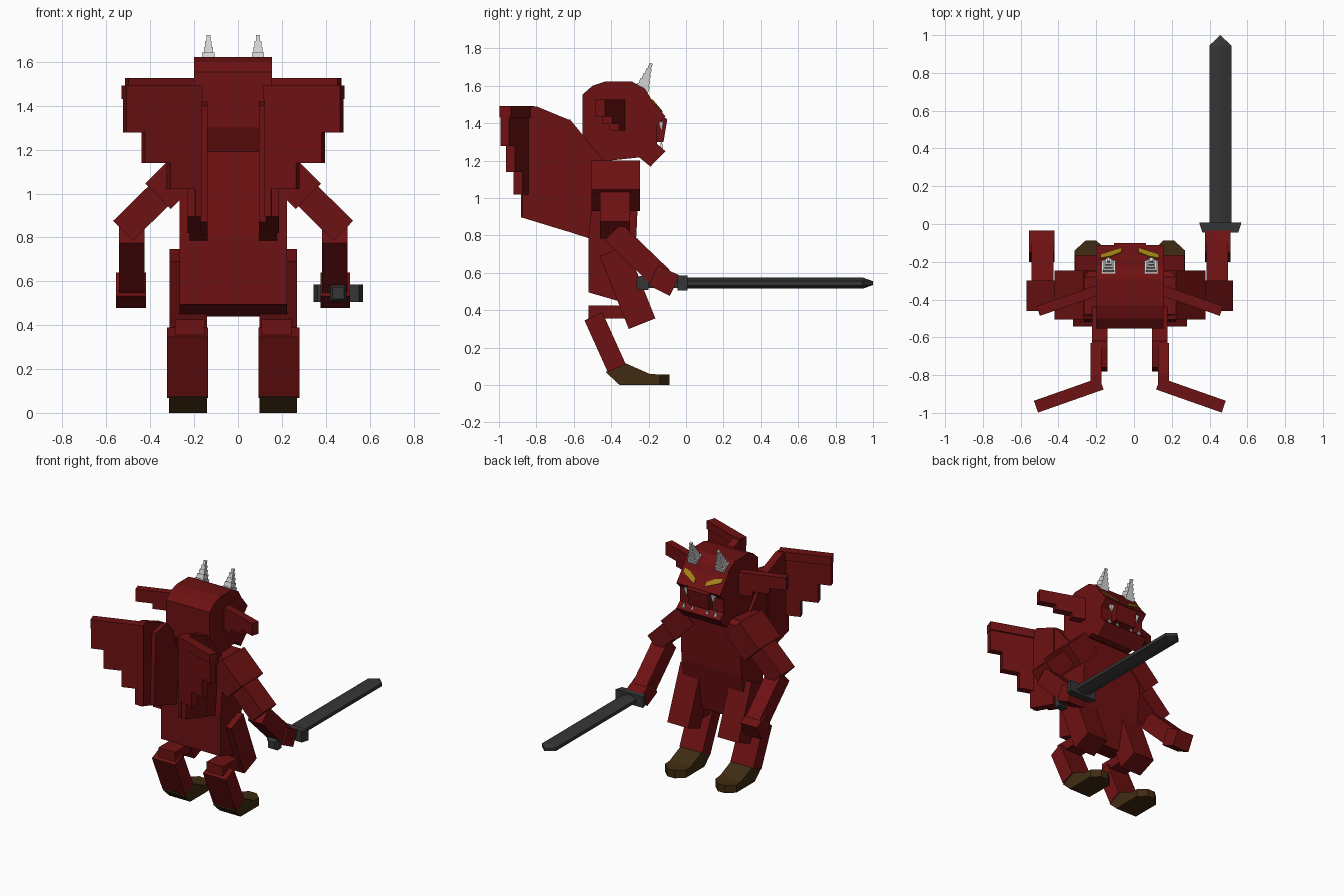
import bpy, bmesh, math
from mathutils import Vector

if "Cube" in bpy.data.objects:
    bpy.data.objects.remove(bpy.data.objects["Cube"])

CX = -0.022  # body centre line


def material(name, r, g, b):
    m = bpy.data.materials.new(name)
    m.use_nodes = True
    m.diffuse_color = (r, g, b, 1)
    bsdf = m.node_tree.nodes["Principled BSDF"]
    bsdf.inputs["Base Color"].default_value = (r, g, b, 1)
    bsdf.inputs["Roughness"].default_value = 0.8
    return m


RED = material("dark_red", 0.155, 0.0055, 0.006)
BROWN = material("hoof_brown", 0.05, 0.024, 0.006)
STEEL = material("dark_steel", 0.036, 0.036, 0.036)
BONE = material("horn_white", 0.65, 0.65, 0.65)
YELLOW = material("eye_yellow", 0.38, 0.23, 0.008)


def finish(name, bm, mat):
    bmesh.ops.recalc_face_normals(bm, faces=bm.faces)
    me = bpy.data.meshes.new(name)
    bm.to_mesh(me)
    bm.free()
    me.materials.append(mat)
    ob = bpy.data.objects.new(name, me)
    bpy.context.collection.objects.link(ob)
    return ob


def prism(name, pts, lo, hi, axis="x", mat=RED, side=1):
    """Extrude a 2D outline along an axis; x is measured from the centre line."""
    def place(p, h):
        x, y, z = {"x": (h, p[0], p[1]), "y": (p[0], h, p[1]), "z": (p[0], p[1], h)}[axis]
        return (CX + side * x, y, z)
    bm = bmesh.new()
    a = [bm.verts.new(place(p, lo)) for p in pts]
    b = [bm.verts.new(place(p, hi)) for p in pts]
    bm.faces.new(a)
    bm.faces.new(b[::-1])
    n = len(pts)
    for i in range(n):
        bm.faces.new((a[i], b[i], b[(i + 1) % n], a[(i + 1) % n]))
    return finish(name, bm, mat)


def hull(name, pts, mat, side=1):
    bm = bmesh.new()
    for x, y, z in pts:
        bm.verts.new((CX + side * x, y, z))
    bmesh.ops.convex_hull(bm, input=bm.verts)
    bmesh.ops.dissolve_limit(bm, angle_limit=0.01, verts=bm.verts, edges=bm.edges)
    return finish(name, bm, mat)


def rect(a, b, w):
    """Corners of a bar of width w from point a to point b."""
    a, b = Vector(a), Vector(b)
    d = (b - a).normalized()
    n = Vector((-d.y, d.x)) * w / 2
    return [a + n, b + n, b - n, a - n]


def box2(u0, u1, v0, v1):
    return [(u0, v0), (u1, v0), (u1, v1), (u0, v1)]


# Torso and head, as side profiles
prism("torso", [(-0.52, 0.495), (-0.33, 0.44), (-0.265, 0.8), (-0.25, 1.17),
                (-0.28, 1.2), (-0.48, 1.2), (-0.52, 0.8)], -0.245, 0.245)
prism("head", [(-0.553, 1.553), (-0.5, 1.6), (-0.43, 1.623), (-0.29, 1.623), (-0.22, 1.585),
               (-0.185, 1.527), (-0.11, 1.436), (-0.155, 1.39), (-0.155, 1.29), (-0.11, 1.25),
               (-0.19, 1.168), (-0.25, 1.217), (-0.505, 1.19), (-0.553, 1.3)], -0.178, 0.178)
prism("nose", [(-0.2, 1.3), (-0.12, 1.3), (-0.1, 1.42), (-0.2, 1.5)], -0.085, 0.085)

# Slanted brow plane that carries the eyes
BROW_TOP = Vector((-0.185, 1.527))
BROW_LOW = Vector((-0.11, 1.436))
BROW_N = Vector((0.77, 0.636))


def on_brow(x, t, lift):
    p = BROW_TOP.lerp(BROW_LOW, t) + BROW_N * lift
    return (x, p.x, p.y)


for side, tag in ((1, "left"), (-1, "right")):
    def part(name, *args, **kw):
        return prism(f"{tag}_{name}", *args, side=side, **kw)

    # Eye plates, sloping down to the nose
    eye = [(0.155, 0.02), (0.155, 0.28), (0.09, 0.55), (0.045, 0.75), (0.045, 0.45), (0.10, 0.15)]
    hull(f"{tag}_eye", [on_brow(x, t, l) for x, t in eye for l in (0, 0.006)], YELLOW, side)

    # Fangs
    for i, (x, z0, z1) in enumerate(((0.06, 1.245, 1.30), (0.13, 1.245, 1.31), (0.11, 1.41, 1.35))):
        base = [(x + dx, -0.135 + dy, z0) for dx in (-0.016, 0.016) for dy in (-0.014, 0.014)]
        hull(f"{tag}_fang_{i + 1}", base + [(x, -0.13, z1)], BONE, side)

    # Horn of stacked shrinking blocks, leaning forward
    lean = Vector((0.33, 0.944))
    foot = Vector((-0.238, 1.572))
    for i, w in enumerate((0.072, 0.056, 0.042, 0.030, 0.018)):
        a = foot + lean * (0.031 * i)
        part(f"horn_{i + 1}", rect(a, a + lean * 0.033, w), 0.113 - w / 2, 0.113 + w / 2, mat=BONE)

    # Ear: swept back, with a stepped lower edge
    root, tip = Vector((0.15, -0.345)), Vector((0.485, -0.46))
    for i, low in enumerate((1.36, 1.395, 1.435)):
        a, b = root.lerp(tip, i / 3), root.lerp(tip, (i + 1) / 3)
        part(f"ear_{i + 1}", rect(a, b, 0.055), low, 1.527, axis="z")

    # Wing: two root panels, then a stepped outer panel
    part("wing_root", [(-0.66, 1.42), (-0.62, 1.42), (-0.44, 1.2), (-0.44, 0.76),
                       (-0.52, 0.785), (-0.78, 0.87), (-0.76, 1.40)], 0.117, 0.2)
    part("wing_middle", [(-0.875, 1.49), (-0.80, 1.49), (-0.63, 1.42), (-0.63, 0.82),
                         (-0.875, 0.895)], 0.15, 0.208)
    steps = (0.15, 0.18, 0.295, 0.41, 0.495)
    lows = (0.895, 1.02, 1.14, 1.278)
    for i, low in enumerate(lows):
        a, b = [(x, -0.848 - (x - 0.15) * 0.35) for x in steps[i:i + 2]]
        part(f"wing_feather_{i + 1}", rect(a, b, 0.05), low, 1.49, axis="z")
    part("wing_spar", rect((0.15, -0.845), (0.497, -0.967), 0.066), 1.43, 1.493, axis="z")

    # Arm
    part("shoulder", rect((0.3425, 0.9875), (0.187, 1.143), 0.163), -0.505, -0.245, axis="y")
    part("upper_arm", rect((0.502, 0.83), (0.25, 1.078), 0.128), -0.46, -0.30, axis="y")
    part("forearm", rect((-0.39, 0.82), (-0.13, 0.57), 0.125), 0.405, 0.52)
    part("hand", rect((-0.175, 0.587), (-0.06, 0.531), 0.12), 0.398, 0.533)

    # Leg
    part("thigh", rect((-0.39, 0.718), (-0.235, 0.328), 0.153), 0.12, 0.29)
    part("knee", box2(-0.52, -0.25, 0.355, 0.425), 0.13, 0.265)
    part("shin", rect((-0.495, 0.367), (-0.37, 0.09), 0.105), 0.115, 0.302)
    part("foot", [(-0.43, 0.07), (-0.355, 0.0), (-0.14, 0.0), (-0.14, 0.056),
                  (-0.195, 0.06), (-0.32, 0.115)], 0.12, 0.292, mat=BROWN)
    hull(f"{tag}_toe", [(x, y, z) for z in (0.0, 0.056)
                        for x, y in ((0.12, -0.14), (0.292, -0.14), (0.235, -0.088), (0.177, -0.088))],
         BROWN, side)

# Sword held forward in one hand
SX, SZ = 0.479, 0.545
section = [(-0.058, -0.012), (0, -0.03), (0.058, -0.012), (0.058, 0.012), (0, 0.03), (-0.058, 0.012)]
blade = [(SX + x, y, SZ + z) for y in (-0.02, 0.945) for x, z in section]
hull("sword_blade", blade + [(SX, 1.0, SZ - 0.01), (SX, 1.0, SZ + 0.01)], STEEL)
prism("sword_guard", [(SX - 0.112, 0.008), (SX + 0.112, 0.008), (SX + 0.095, -0.045),
                      (SX - 0.095, -0.045)], 0.505, 0.585, axis="z", mat=STEEL)
prism("sword_grip", box2(SX - 0.025, SX + 0.025, 0.52, 0.57), -0.22, -0.02, axis="y", mat=STEEL)
hull("sword_pommel", [(SX + x * r, y, SZ + z * r) for y, r in ((-0.265, 0.7), (-0.245, 1), (-0.2, 1))
                      for x in (-0.037, 0.037) for z in (-0.038, 0.038)], STEEL)
